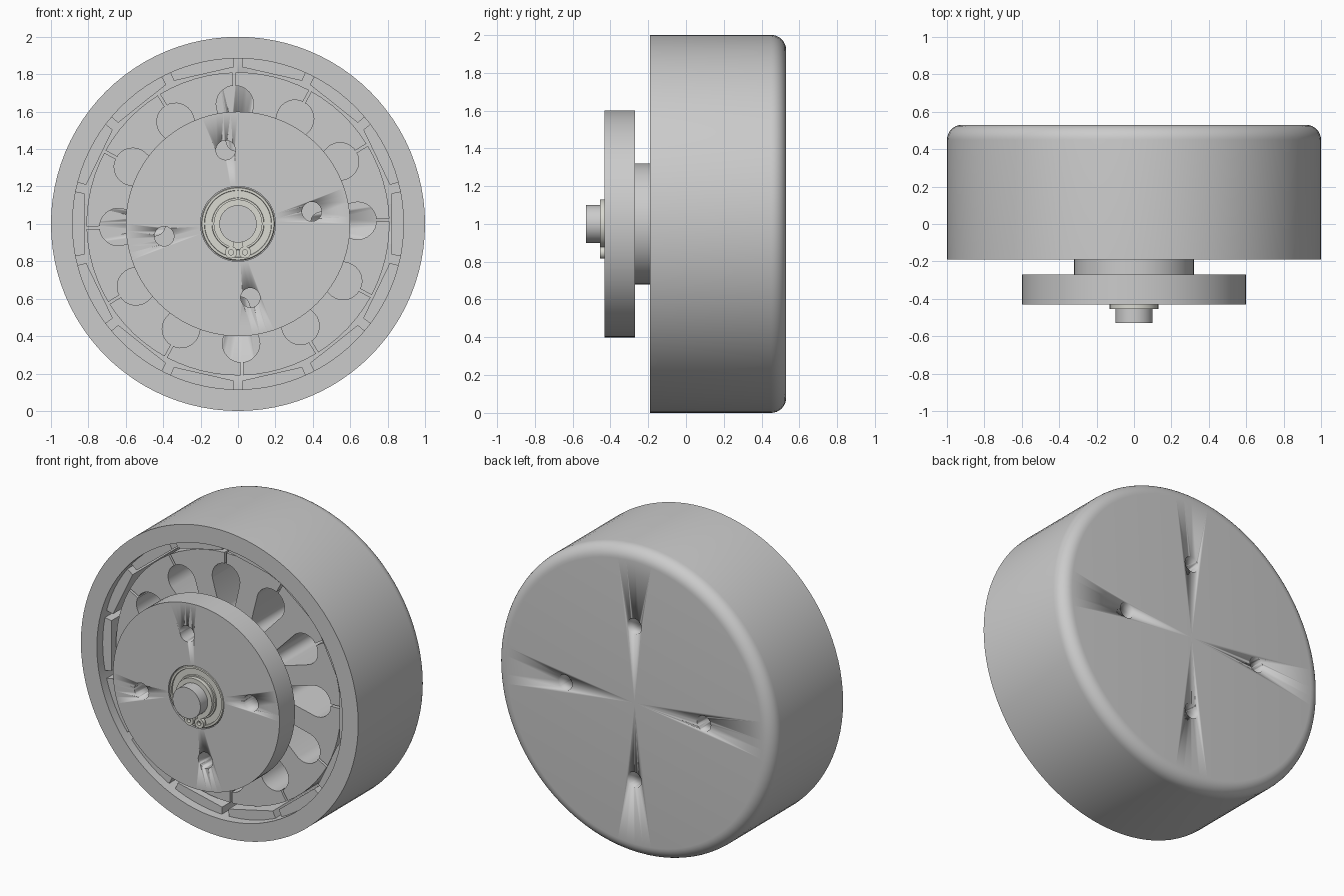
import bpy, bmesh
from math import sin, cos, pi, radians

if "Cube" in bpy.data.objects:
    bpy.data.objects.remove(bpy.data.objects["Cube"])

CZ = 1.0  # height of the motor axis, which runs along y


def finish(bm, name, color=None, angle=30):
    bmesh.ops.recalc_face_normals(bm, faces=bm.faces)
    me = bpy.data.meshes.new(name)
    bm.to_mesh(me)
    bm.free()
    ob = bpy.data.objects.new(name, me)
    bpy.context.collection.objects.link(ob)
    bpy.ops.object.select_all(action='DESELECT')
    ob.select_set(True)
    bpy.context.view_layer.objects.active = ob
    bpy.ops.object.shade_smooth_by_angle(angle=radians(angle))
    if color:
        mat = bpy.data.materials.get("steel") or bpy.data.materials.new("steel")
        mat.diffuse_color = color
        mat.use_nodes = True
        mat.node_tree.nodes["Principled BSDF"].inputs["Base Color"].default_value = mat.diffuse_color
        me.materials.append(mat)
    return ob


def add_lathe(bm, profile, seg=96, cx=0, cz=CZ):
    """Closed (radius, y) profile revolved about a y axis; radius 0 is a pole."""
    rings = []
    for i in range(seg):
        t = 2 * pi * i / seg
        rings.append([bm.verts.new((cx + r * sin(t), y, cz + r * cos(t))) for r, y in profile])
    n = len(profile)
    for i in range(seg):
        a, b = rings[i], rings[(i + 1) % seg]
        for j in range(n):
            k = (j + 1) % n
            if profile[j][0] > 1e-6 or profile[k][0] > 1e-6:
                bm.faces.new((a[j], a[k], b[k], b[j]))
    bmesh.ops.remove_doubles(bm, verts=bm.verts, dist=1e-5)
    bmesh.ops.dissolve_degenerate(bm, edges=bm.edges, dist=1e-6)


def lathe(name, profile, **kw):
    bm = bmesh.new()
    add_lathe(bm, profile)
    return finish(bm, name, **kw)


def add_prism(bm, pts, y0, y1):
    """Extrude an (x, z-from-axis) outline from y0 to y1."""
    f = bm.faces.new([bm.verts.new((x, y0, CZ + z)) for x, z in pts])
    ext = bmesh.ops.extrude_face_region(bm, geom=[f])
    for v in ext['geom']:
        if isinstance(v, bmesh.types.BMVert):
            v.co.y = y1


def polar(r, t):
    return r * sin(t), r * cos(t)


def drill(ob, radius, dist, y0, y1, start):
    """Cut four evenly spaced holes."""
    bm = bmesh.new()
    for i in range(4):
        x, z = polar(dist, radians(start) + i * pi / 2)
        add_lathe(bm, [(0, y0), (radius, y0), (radius, y1), (0, y1)], 32, x, CZ + z)
    cutter = finish(bm, ob.name + "_cutter")
    cutter.hide_render = True
    mod = ob.modifiers.new("holes", 'BOOLEAN')
    mod.object, mod.operation, mod.solver = cutter, 'DIFFERENCE', 'EXACT'
    bpy.context.view_layer.objects.active = ob
    bpy.ops.object.modifier_apply(modifier=mod.name)
    bpy.data.objects.remove(cutter)


# Rotor bell: cup with a rounded closed back
fillet = [(0.92 + 0.08 * cos(a), 0.45 + 0.08 * sin(a)) for a in [pi / 2 * i / 8 for i in range(9)]]
bell = lathe("rotor_bell", [(0.885, -0.19), (1, -0.19)] + fillet + [(0, 0.53), (0, 0.42), (0.885, 0.42)])
drill(bell, 0.05, 0.5, 0.3, 0.7, 0)

# Ring of 14 magnets
bm = bmesh.new()
for i in range(14):
    c = (i + 0.5) * 2 * pi / 14
    h = pi / 14 - 0.028
    arc = [polar(0.887, c - h + 2 * h * k / 6) for k in range(7)]
    add_prism(bm, arc + [polar(0.838, c + h), polar(0.822, c), polar(0.838, c - h)], -0.13, 0.40)
finish(bm, "magnets", angle=12)

# Stator: 12 teeth separated by tapered keyhole slots with a thin opening
outline = []
for i in range(12):
    t = i * pi / 6 - radians(1.5)
    s = 0.007
    loc = [(-s, 0.81), (-s, 0.738)]
    loc += [(-0.1 * sin(a), 0.64 + 0.1 * cos(a)) for a in [radians(12 + 88 * k / 7) for k in range(8)]]
    loc += [(-0.05 * sin(a), 0.44 + 0.05 * cos(a)) for a in [radians(100 + 80 * k / 4) for k in range(5)]]
    loc += [(-x, z) for x, z in reversed(loc[:-1])]
    outline += [(x * cos(t) + z * sin(t), -x * sin(t) + z * cos(t)) for x, z in loc]
    outline += [polar(0.81, t + pi / 6 * k / 6) for k in range(1, 6)]
bm = bmesh.new()
add_prism(bm, outline, -0.1, 0.36)
finish(bm, "stator_core")

# Mounting flange with its neck reaching into the stator
flange = lathe("mounting_flange", [(0.2, -0.43), (0.6, -0.43), (0.6, -0.27), (0.32, -0.27),
                                   (0.32, 0.0), (0.2, 0.0)])
drill(flange, 0.052, 0.4, -0.6, -0.2, -9.5)

# Bearing with raised races and a recessed shield
STEEL = (0.7, 0.7, 0.64, 1)
lathe("bearing", [(0.1, -0.428), (0.138, -0.428), (0.14, -0.42), (0.178, -0.42), (0.18, -0.428),
                  (0.192, -0.428), (0.197, -0.422), (0.197, -0.2), (0.1, -0.2)], color=STEEL)

# Shaft
lathe("shaft", [(0, -0.53), (0.1, -0.53), (0.1, 0.45), (0, 0.45)])

# Retaining clip: open ring with two eyelets at the bottom
bm = bmesh.new()
ts = [radians(-168 + 336 * k / 56) for k in range(57)]
add_prism(bm, [polar(0.13, t) for t in ts] + [polar(0.1, t) for t in reversed(ts)], -0.455, -0.43)
for sx in (-1, 1):
    add_lathe(bm, [(0.014, -0.455), (0.032, -0.455), (0.032, -0.43), (0.014, -0.43)], 24,
              sx * 0.037, CZ - 0.152)
finish(bm, "retaining_clip", color=STEEL)
